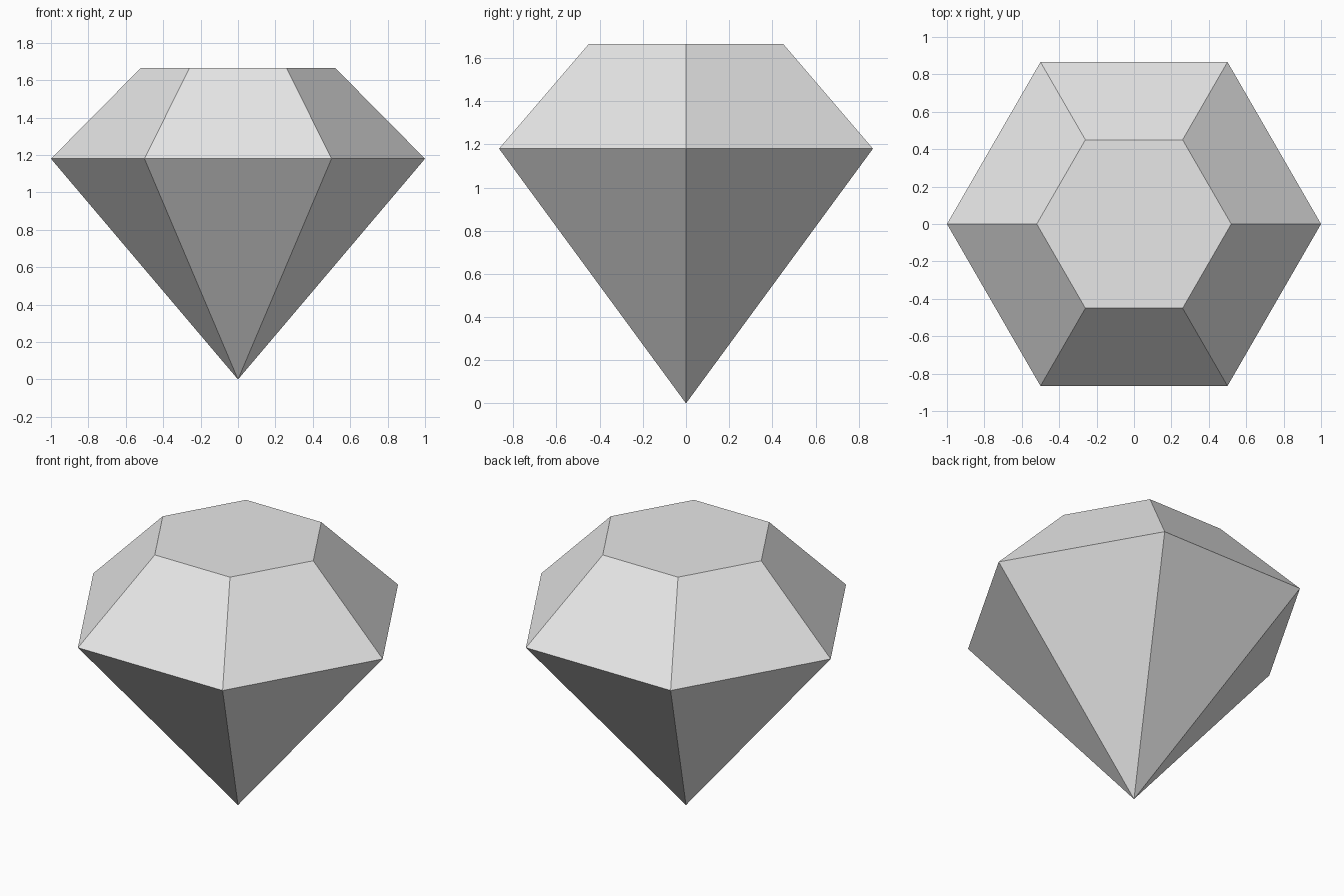
import bpy
import bmesh
from math import cos, sin, tau

# Remove the default cube
cube = bpy.data.objects.get("Cube")
if cube:
    bpy.data.objects.remove(cube, do_unlink=True)

SIDES = 6
GIRDLE_RADIUS, GIRDLE_Z = 1.0, 1.18
TABLE_RADIUS, TABLE_Z = 0.52, 1.665

# Single plain colour
grey = bpy.data.materials.new("light_grey")
grey.use_nodes = True
colour = (0.8, 0.8, 0.8, 1.0)
grey.diffuse_color = colour
grey.node_tree.nodes["Principled BSDF"].inputs["Base Color"].default_value = colour


def ring(bm, radius, z):
    """Regular polygon of vertices with a corner on +x."""
    return [bm.verts.new((radius * cos(tau * i / SIDES), radius * sin(tau * i / SIDES), z))
            for i in range(SIDES)]


bm = bmesh.new()
tip = bm.verts.new((0, 0, 0))
girdle = ring(bm, GIRDLE_RADIUS, GIRDLE_Z)
table = ring(bm, TABLE_RADIUS, TABLE_Z)

# Pavilion triangles below, crown facets above
for i in range(SIDES):
    j = (i + 1) % SIDES
    bm.faces.new((tip, girdle[j], girdle[i]))
    bm.faces.new((girdle[i], girdle[j], table[j], table[i]))

# Flat table on top
bm.faces.new(table)
bmesh.ops.recalc_face_normals(bm, faces=bm.faces)

mesh = bpy.data.meshes.new("cut_gem")
bm.to_mesh(mesh)
bm.free()
mesh.materials.append(grey)
gem = bpy.data.objects.new("cut_gem", mesh)
bpy.context.collection.objects.link(gem)
